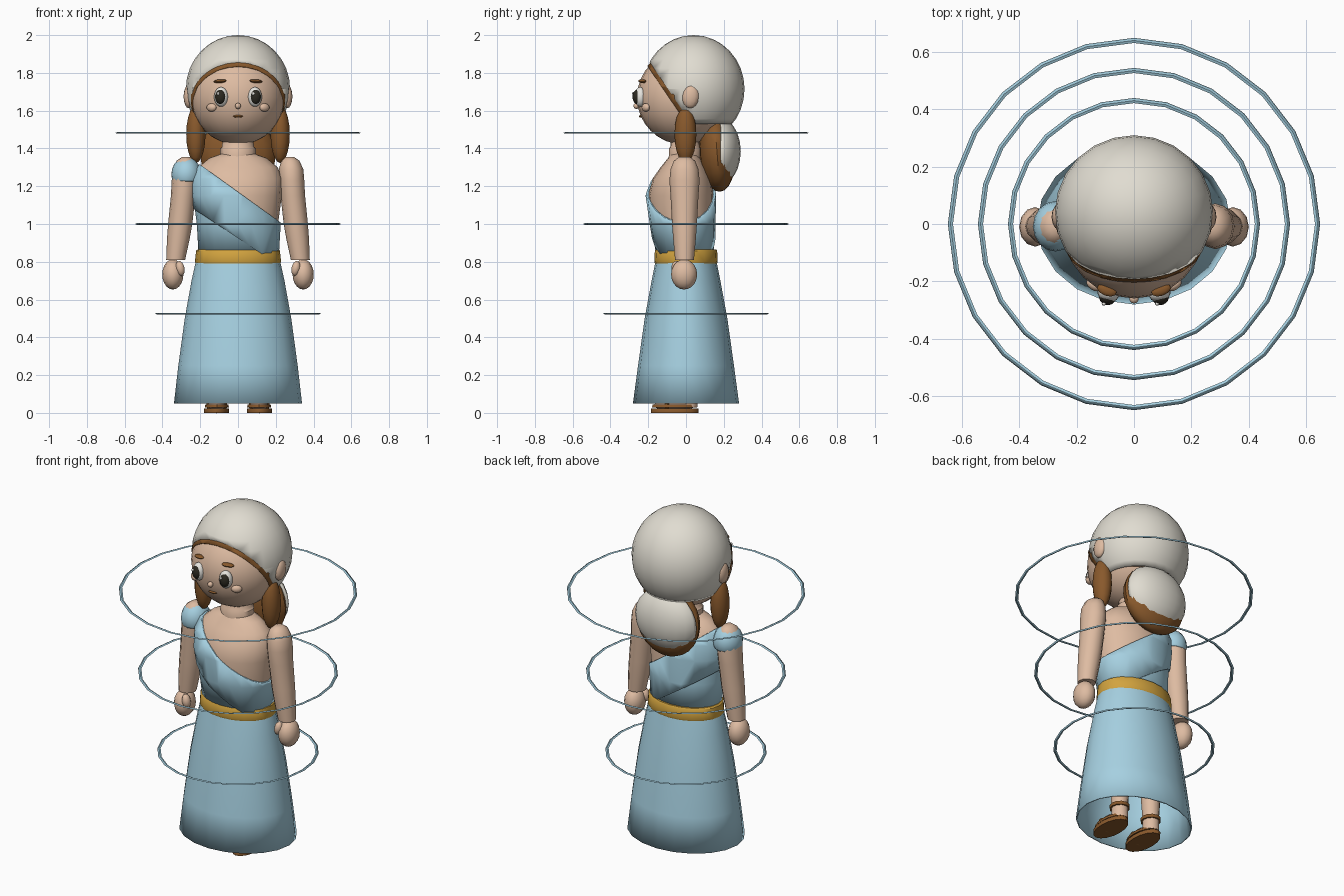
import bpy, bmesh, math
from mathutils import Matrix, Vector

if "Cube" in bpy.data.objects:
    bpy.data.objects.remove(bpy.data.objects["Cube"])


def material(name, rgb):
    m = bpy.data.materials.new(name)
    m.diffuse_color = (*rgb, 1)
    m.use_nodes = True
    m.node_tree.nodes["Principled BSDF"].inputs["Base Color"].default_value = m.diffuse_color
    return m


SKIN = material("skin", (0.73, 0.50, 0.36))
BLUE = material("pale blue cloth", (0.38, 0.63, 0.75))
CLOTH = material("off white cloth", (0.75, 0.72, 0.64))
BROWN = material("brown hair and leather", (0.25, 0.10, 0.025))
GOLD = material("gold belt", (0.65, 0.37, 0.05))
DARK = material("dark pupil", (0.025, 0.022, 0.015))
WHITE = material("eye white", (0.85, 0.83, 0.78))


def finish(name, bm, mat, cuts=(), solid=0, angle=40):
    """Trim by planes (point, normal pointing to the removed side), shade and link."""
    for co, no in cuts:
        geom = bm.verts[:] + bm.edges[:] + bm.faces[:]
        bmesh.ops.bisect_plane(bm, geom=geom, plane_co=co, plane_no=no, clear_outer=True)
    bmesh.ops.recalc_face_normals(bm, faces=bm.faces)
    me = bpy.data.meshes.new(name)
    bm.to_mesh(me)
    bm.free()
    me.materials.append(mat)
    for p in me.polygons:
        p.use_smooth = True
    me.set_sharp_from_angle(angle=math.radians(angle))
    ob = bpy.data.objects.new(name, me)
    bpy.context.collection.objects.link(ob)
    if solid:
        mod = ob.modifiers.new("thickness", 'SOLIDIFY')
        mod.thickness = solid
        mod.offset = -1
    return ob


def ball(name, mat, loc, rad, cuts=(), solid=0, rot=(0, 0, 0), seg=16, rings=10):
    bm = bmesh.new()
    m = Matrix.Translation(loc)
    for axis, a in zip('XYZ', rot):
        m = m @ Matrix.Rotation(a, 4, axis)
    m = m @ Matrix.Diagonal((*rad, 1))
    bmesh.ops.create_uvsphere(bm, u_segments=seg, v_segments=rings, radius=1, matrix=m)
    return finish(name, bm, mat, cuts, solid)


def loft(name, mat, rings, grow=0, seg=20, caps=True, cuts=(), solid=0):
    """Skin elliptical rings given as (z, cx, cy, rx, ry)."""
    bm = bmesh.new()
    loops = []
    for z, cx, cy, rx, ry in rings:
        loops.append([bm.verts.new((cx + (rx + grow) * math.cos(2 * math.pi * i / seg),
                                    cy + (ry + grow) * math.sin(2 * math.pi * i / seg), z))
                      for i in range(seg)])
    for a, b in zip(loops, loops[1:]):
        for i in range(seg):
            j = (i + 1) % seg
            bm.faces.new((a[i], a[j], b[j], b[i]))
    if caps:
        bm.faces.new(loops[0])
        bm.faces.new(loops[-1])
    return finish(name, bm, mat, cuts, solid)


# Torso, bodice and diagonal sash share one profile
TORSO = [(1.375, 0, -.01, .08, .07), (1.35, 0, -.01, .15, .085), (1.30, 0, -.015, .21, .12),
         (1.24, 0, -.022, .235, .155), (1.15, 0, -.027, .232, .173),
         (1.0, 0, -.018, .212, .160), (.84, 0, -.005, .203, .148)]
UPPER = ((0, 0, 1.17), (.72, 0, 1))
LOWER = ((0, 0, .925), (-.66, 0, -1))
loft("torso", SKIN, TORSO)
loft("bodice", BLUE, TORSO, .006, caps=False, cuts=[UPPER], solid=.008)
loft("sash", BLUE, TORSO, .014, caps=False, cuts=[UPPER, LOWER], solid=.014)

# Skirt and belt
loft("skirt", BLUE, [(.86, 0, 0, .205, .150), (.80, 0, 0, .224, .162), (.70, 0, 0, .246, .182),
                     (.50, 0, 0, .282, .219), (.25, 0, 0, .316, .254), (.05, 0, 0, .339, .281)],
     caps=False, solid=.008)
loft("belt", GOLD, [(.865, 0, 0, .214, .160), (.858, 0, 0, .222, .165),
                    (.80, 0, 0, .228, .168), (.79, 0, 0, .224, .164)])

# Neck and head
loft("neck", SKIN, [(1.46, 0, -.005, .08, .075), (1.41, 0, -.005, .085, .078),
                    (1.40, 0, -.005, .094, .085), (1.35, 0, -.005, .094, .085)])
ball("head", SKIN, (0, -.01, 1.67), (.25, .25, .25), seg=24, rings=16)

# Hair under the scarf, scarf cap and its hanging back
N = Vector((0, -.25, -.17))
ball("hair_cap", BROWN, (0, .0, 1.68), (.258, .258, .258),
     cuts=[((0, -.21, 1.845), N), ((0, 0, 1.54), (0, 0, -1))], solid=.01, seg=24, rings=16)
ball("head_scarf", CLOTH, (0, .04, 1.715), (.276, .270, .285),
     cuts=[((0, -.2, 1.868), N), ((0, 0, 1.53), (0, 0, -1))], solid=.015, seg=24, rings=16)
ball("back_hair", BROWN, (0, .165, 1.37), (.2, .095, .2), rot=(.08, 0, 0), seg=16, rings=12)
ball("scarf_tail", CLOTH, (0, .165, 1.385), (.205, .125, .185),
     cuts=[((0, .185, 1.4), (0, -1, 0))], solid=.012, seg=20, rings=12)

# Face centre
ball("nose", SKIN, (0, -.262, 1.625), (.016, .016, .016), seg=10, rings=8)
ball("mouth", BROWN, (0, -.239, 1.57), (.027, .01, .007), seg=10, rings=6)

for s, side in ((-1, "left"), (1, "right")):
    # Face pairs
    turn = (0, 0, s * .3)
    ball(side + "_eye", WHITE, (s * .09, -.243, 1.673), (.038, .030, .052), rot=turn)
    ball(side + "_pupil", DARK, (s * .093, -.257, 1.673), (.029, .026, .039), rot=turn)
    ball(side + "_eye_glint", WHITE, (s * .093 - .012, -.279, 1.69), (.008, .006, .009), seg=8, rings=6)
    ball(side + "_eyebrow", BROWN, (s * .095, -.231, 1.756), (.036, .02, .010),
         rot=(0, s * .08, s * .35), seg=10, rings=6)
    ball(side + "_cheek", SKIN, (s * .14, -.213, 1.617), (.03, .018, .022), rot=(0, 0, s * .6), seg=12, rings=8)
    ball(side + "_ear", SKIN, (s * .262, .025, 1.675), (.026, .045, .062), rot=(-.1, 0, 0), seg=12, rings=8)
    ball(side + "_hair_lock", BROWN, (s * .223, -.003, 1.475), (.051, .058, .152), seg=12, rings=10)

    # Arm, hand and thumb
    loft(side + "_arm", SKIN, [(z, s * x, -.008, rx, ry) for z, x, rx, ry in (
        (1.355, .275, .022, .028), (1.335, .277, .048, .056), (1.29, .281, .065, .074),
        (1.23, .284, .067, .080), (1.15, .290, .065, .074), (1.0, .306, .064, .066),
        (.92, .316, .060, .060), (.81, .330, .050, .050))], seg=12)
    ball(side + "_hand", SKIN, (s * .345, -.01, .733), (.056, .069, .080), seg=12, rings=10)
    ball(side + "_thumb", SKIN, (s * .306, -.052, .765), (.024, .026, .040), rot=(0, s * .2, 0), seg=10, rings=8)

    # Leg, foot and sandal
    loft(side + "_leg", SKIN, [(.80, s * .105, .01, .075, .075), (.40, s * .108, .01, .065, .065),
                               (.12, s * .11, .01, .045, .048), (.03, s * .11, .01, .045, .05)], seg=12)
    ball(side + "_foot", SKIN, (s * .112, -.06, .042), (.052, .108, .036), seg=12, rings=8)
    loft(side + "_sandal_sole", BROWN, [(.024, s * .114, -.06, .064, .124), (.020, s * .114, -.06, .067, .126),
                                        (0, s * .114, -.06, .066, .125)], seg=16)
    loft(side + "_sandal_rim", BROWN, [(.044, s * .112, -.06, .061, .116),
                                       (.028, s * .112, -.06, .064, .120)], seg=16)
    ball(side + "_toe_strap", BROWN, (s * .112, -.10, .040), (.056, .020, .042), seg=12, rings=8)
    loft(side + "_ankle_strap", BROWN, [(.115, s * .11, .01, .054, .057),
                                        (.095, s * .11, .01, .054, .057)], seg=12)

# Blue sleeve on one shoulder
ball("shoulder_sleeve", BLUE, (-.274, -.008, 1.262), (.079, .088, .093),
     cuts=[((0, 0, 1.225), (0, 0, -1))], solid=.008)

# Floating thin rings
for name, z, r in (("upper_ring", 1.482, .641), ("middle_ring", 1.0, .536), ("lower_ring", .526, .431)):
    prof = ((r + .009, 0), (r, .004), (r - .009, 0), (r, -.004), (r + .009, 0))
    ob = loft(name, BLUE, [(z + h, 0, 0, q, q) for q, h in prof], seg=24, caps=False)
    bm = bmesh.new()
    bm.from_mesh(ob.data)
    bmesh.ops.remove_doubles(bm, verts=bm.verts, dist=1e-5)
    bmesh.ops.recalc_face_normals(bm, faces=bm.faces)
    bm.to_mesh(ob.data)
    bm.free()
